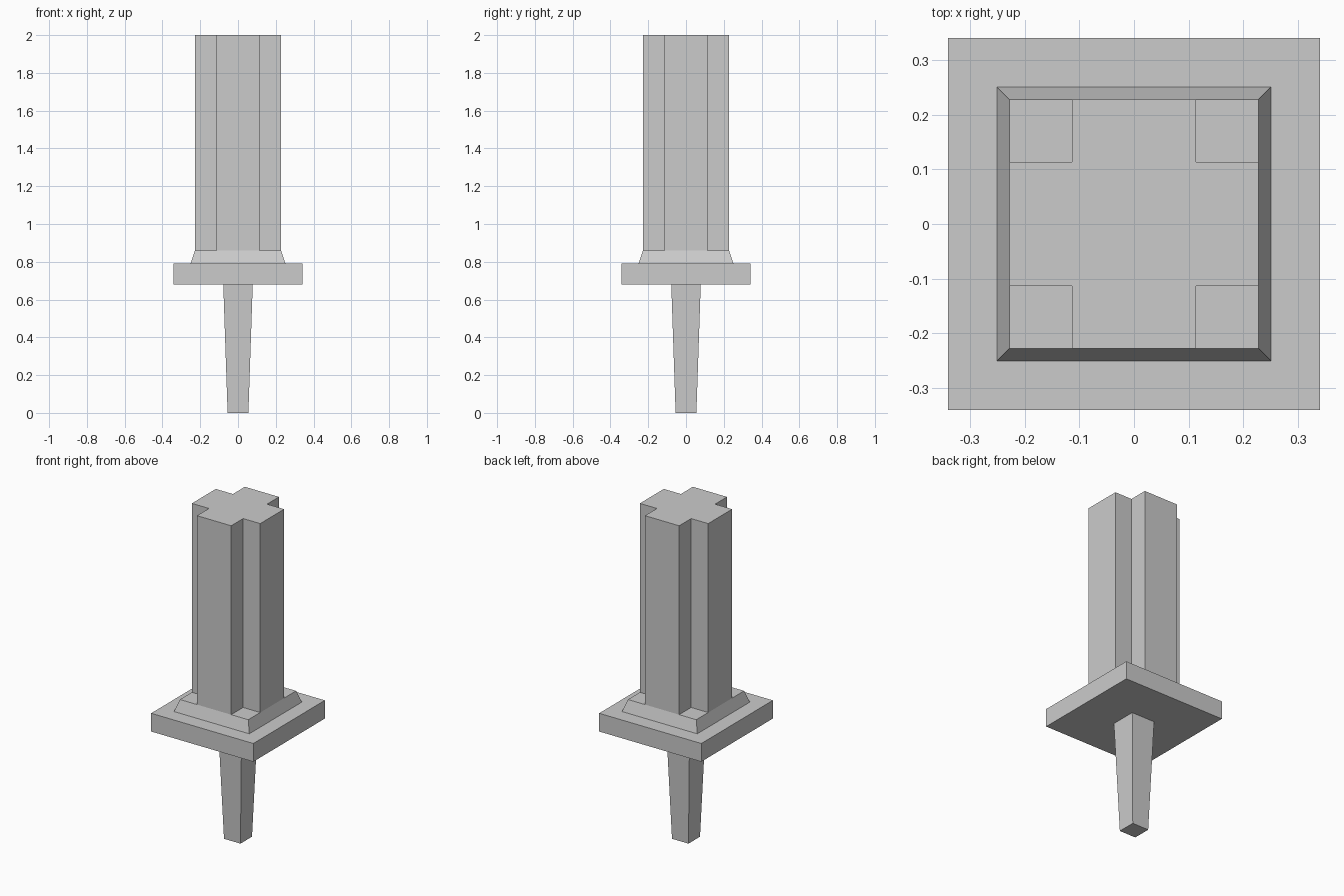
import bpy

if "Cube" in bpy.data.objects:
    bpy.data.objects.remove(bpy.data.objects["Cube"])


def loft(name, bottom, top, z0, z1):
    """Solid between two matching outlines at heights z0 and z1."""
    n = len(bottom)
    verts = [(x, y, z0) for x, y in bottom] + [(x, y, z1) for x, y in top]
    faces = [tuple(reversed(range(n))), tuple(range(n, 2 * n))]
    faces += [(i, (i + 1) % n, n + (i + 1) % n, n + i) for i in range(n)]
    mesh = bpy.data.meshes.new(name)
    mesh.from_pydata(verts, [], faces)
    mesh.update()
    obj = bpy.data.objects.new(name, mesh)
    bpy.context.collection.objects.link(obj)
    return obj


def square(h):
    return [(-h, -h), (h, -h), (h, h), (-h, h)]


def cross(a, b):
    """Plus-shaped outline: arm reach a, arm half width b."""
    outline = []
    quarter = [(b, -a), (b, -b), (a, -b)]
    for _ in range(4):
        outline += quarter
        quarter = [(-y, x) for x, y in quarter]
    return outline


# Tapered peg below the plate
loft("peg", square(0.055), square(0.078), 0.0, 0.68)

# Square plate
loft("plate", square(0.341), square(0.341), 0.68, 0.79)

# Sloped collar on the plate
loft("collar", square(0.251), square(0.228), 0.79, 0.86)

# Cross-section column
loft("column", cross(0.228, 0.114), cross(0.228, 0.114), 0.86, 2.0)
